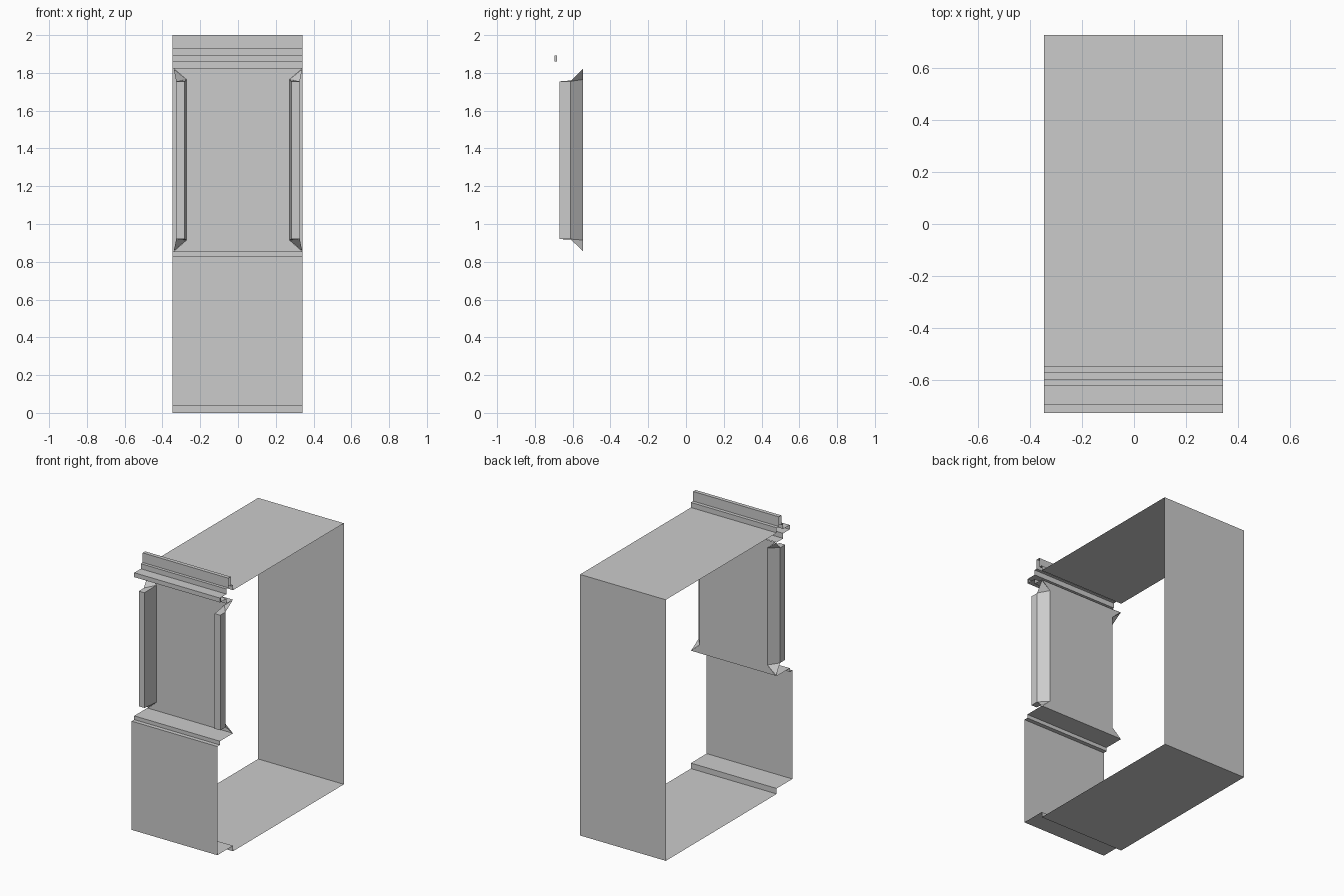
import bpy, bmesh

if "Cube" in bpy.data.objects:
    bpy.data.objects.remove(bpy.data.objects["Cube"])

X0, X1 = -0.346, 0.342


def make_object(name, verts, faces):
    mesh = bpy.data.meshes.new(name)
    mesh.from_pydata(verts, [], faces)
    obj = bpy.data.objects.new(name, mesh)
    bpy.context.collection.objects.link(obj)
    return obj


def strip(name, profile):
    """Open sheet: a (y, z) profile swept across the width."""
    verts = [(x, y, z) for y, z in profile for x in (X0, X1)]
    faces = [(2*i, 2*i + 1, 2*i + 3, 2*i + 2) for i in range(len(profile) - 1)]
    return make_object(name, verts, faces)


# Floor, back and top sheets (the sides are open)
strip("shell", [(-0.545, 0.04), (-0.545, 0), (0.725, 0), (0.725, 1.893), (-0.545, 1.893)])

# Header with raised rail and projecting trim
strip("header", [(-0.545, 1.893), (-0.545, 1.93), (-0.57, 1.93), (-0.57, 2.0),
                 (-0.598, 2.0), (-0.598, 1.93), (-0.62, 1.93), (-0.62, 1.893),
                 (-0.695, 1.893), (-0.695, 1.861), (-0.62, 1.861),
                 (-0.62, 1.824), (-0.545, 1.824)])

# Small end cap on the header trim
make_object("trim_end_cap",
            [(X1, -0.695, 1.861), (X1, -0.684, 1.861), (X1, -0.684, 1.893), (X1, -0.695, 1.893)],
            [(0, 1, 2, 3)])

# Sill ledge, lower front panel and toe recess
strip("lower_front", [(-0.545, 0.855), (-0.695, 0.855), (-0.695, 0.828), (-0.725, 0.828),
                      (-0.725, 0.04), (-0.545, 0.04)])

# Upper front panel, notched beside the jambs with flared corner tips
outline = [(-0.34, 0.855), (0.34, 0.855), (0.272, 0.915), (0.272, 1.765),
           (0.34, 1.822), (-0.34, 1.822), (-0.272, 1.765), (-0.272, 0.915)]
make_object("upper_panel", [(x, -0.545, z) for x, z in outline],
            [(0, 1, 2, 7), (7, 2, 3, 6), (6, 3, 4, 5)])


# Jambs: bars with a slanted back and a triangular flare at each end
def jamb(name, side):
    verts = []
    for z, z_in, z_tip in ((0.92, 0.915, 0.857), (1.755, 1.765, 1.82)):
        verts += [(side*0.327, -0.67, z), (side*0.282, -0.67, z),
                  (side*0.272, -0.545, z_in), (side*0.327, -0.612, z),
                  (side*0.34, -0.546, z_tip)]
    faces = [(i, (i + 1) % 4, (i + 1) % 4 + 5, i + 5) for i in range(4)]
    faces += [(0, 3, 2, 1), (5, 6, 7, 8), (3, 4, 2), (8, 7, 9)]
    obj = make_object(name, verts, faces)
    bm = bmesh.new()
    bm.from_mesh(obj.data)
    bmesh.ops.recalc_face_normals(bm, faces=bm.faces)
    bm.to_mesh(obj.data)
    bm.free()


jamb("left_jamb", -1)
jamb("right_jamb", 1)
